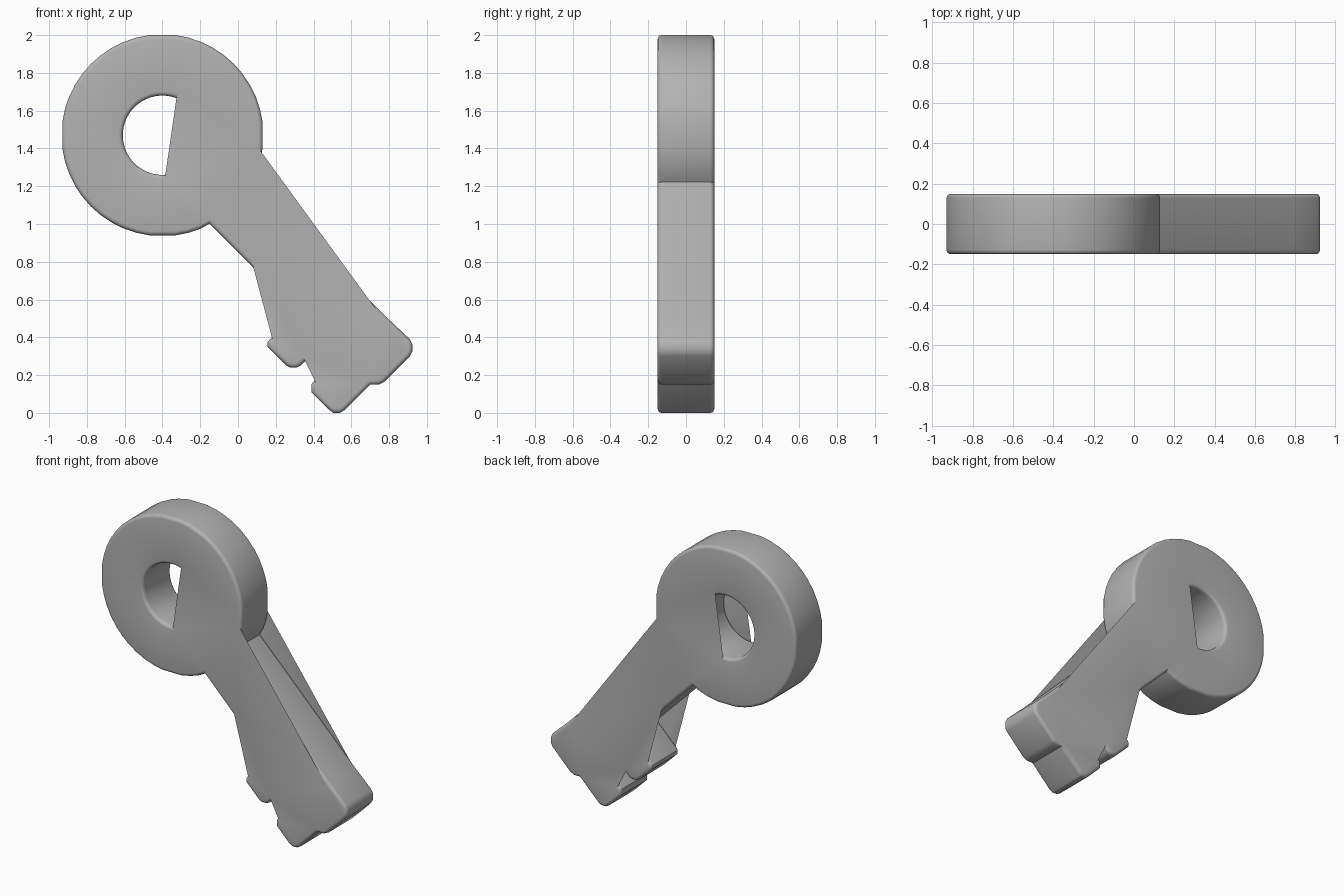
import bpy
import bmesh
from math import sin, cos, pi, radians
from mathutils import Vector

if "Cube" in bpy.data.objects:
    bpy.data.objects.remove(bpy.data.objects["Cube"])

HALF, BEVEL, STEPS = 0.15, 0.022, 4
CENTRE = Vector((-0.4, 1.47))


def on_circle(radius, degrees):
    a = radians(degrees)
    return CENTRE + radius * Vector((cos(a), sin(a)))


def inset(points, distance):
    """Move a closed loop to its left with mitred corners."""
    result = []
    for i, p in enumerate(points):
        d1 = (p - points[i - 1]).normalized()
        d2 = (points[(i + 1) % len(points)] - p).normalized()
        n1, n2 = Vector((-d1.y, d1.x)), Vector((-d2.y, d2.x))
        result.append(p + (n1 + n2) * distance / (1 + n1.dot(n2)))
    return result


def add_ring(bm, points, y):
    return [bm.verts.new((p.x, y, p.y)) for p in points]


def add_wall(bm, points):
    """Side wall with rounded front and back rims."""
    arc = [i * pi / 2 / STEPS for i in range(STEPS + 1)]
    front = [(BEVEL * (1 - sin(a)), -HALF + BEVEL * (1 - cos(a))) for a in arc]
    front[0], front[-1] = (BEVEL, -HALF), (0, -HALF + BEVEL)
    section = front + [(d, -y) for d, y in reversed(front)]
    rings = [add_ring(bm, inset(points, d), y) for d, y in section]
    for a, b in zip(rings, rings[1:]):
        for i in range(len(a)):
            j = (i + 1) % len(a)
            bm.faces.new((a[i], b[i], b[j], a[j]))


def add_cap(bm, loops, y):
    """Flat face with a hole."""
    edges = []
    for loop in loops:
        ring = add_ring(bm, loop, y)
        edges += [bm.edges.new((v, ring[i - 1])) for i, v in enumerate(ring)]
    filled = bmesh.ops.triangle_fill(bm, edges=edges, use_beauty=True, normal=(0, y, 0))
    for f in filled["geom"]:
        if isinstance(f, bmesh.types.BMFace):
            f.normal_update()
            if f.normal.y * y < 0:
                f.normal_flip()


# Round head, open where the shaft joins it
angles = [-28, -22.5, -15] + [a * 7.5 for a in range(-1, 40) if a % 12] + [298]
outline = [on_circle(0.5346, a) for a in angles]
outline[0], outline[-1] = on_circle(0.53, -28), on_circle(0.53, 298)
bridged = {0, 1, 2}          # points the flat faces span straight across

# Shaft edge, two teeth and tip; inner tooth corners are spanned by the faces
lower = [(0.055, 0.795), (0.315, 0.535),
         (0.17, 0.39), (0.157, 0.375), (0.157, 0.35), (0.255, 0.252), (0.275, 0.24),
         (0.31, 0.24), (0.33, 0.25), (0.36, 0.28),
         (0.465, 0.385), (0.543, 0.307),
         (0.40, 0.165), (0.388, 0.15), (0.388, 0.11), (0.48, 0.018), (0.505, 0),
         (0.54, 0), (0.565, 0.015), (0.70, 0.15), (0.745, 0.15), (0.775, 0.165),
         (0.91, 0.30), (0.923, 0.325), (0.923, 0.365), (0.91, 0.39), (0.793, 0.50)]
first = len(outline)
outline += [Vector(p) for p in lower]
bridged |= {first + i for i in (1, 10, 11)}

# Round hole, clockwise so that its material side is also on the left
hole = [on_circle(0.21, 273 - 7.5 * i) for i in range(48)]

bm = bmesh.new()
add_wall(bm, outline)
add_wall(bm, hole)
rim = [p for i, p in enumerate(inset(outline, BEVEL)) if i not in bridged]
hole_rim = inset(hole, BEVEL)[:28]       # the rest of the hole is covered
for y in (-HALF, HALF):
    add_cap(bm, (rim, hole_rim), y)
bmesh.ops.remove_doubles(bm, verts=bm.verts, dist=0.0001)

mesh = bpy.data.meshes.new("key")
bm.to_mesh(mesh)
bm.free()
key = bpy.data.objects.new("key", mesh)
bpy.context.collection.objects.link(key)

# Plain grey
grey = bpy.data.materials.new("grey")
grey.use_nodes = True
colour = (0.45, 0.45, 0.45, 1)
grey.diffuse_color = colour
grey.node_tree.nodes["Principled BSDF"].inputs["Base Color"].default_value = colour
mesh.materials.append(grey)

bpy.context.view_layer.objects.active = key
key.select_set(True)
bpy.ops.object.shade_smooth_by_angle(angle=radians(30))
